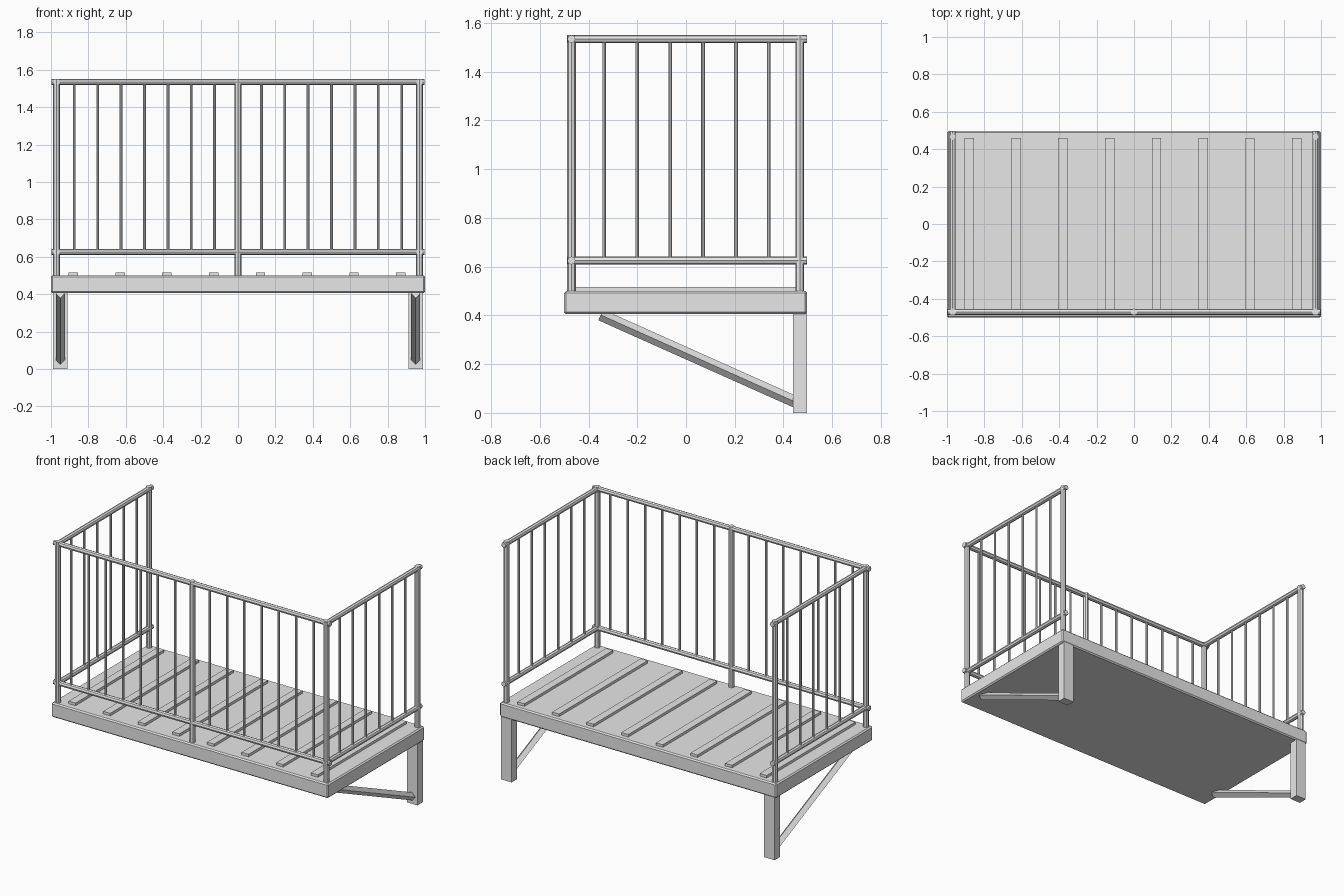
import bpy
from mathutils import Vector

if "Cube" in bpy.data.objects:
    bpy.data.objects.remove(bpy.data.objects["Cube"])

grey = bpy.data.materials.new("grey metal")
grey.diffuse_color = (0.8, 0.8, 0.8, 1)
grey.use_nodes = True
grey.node_tree.nodes["Principled BSDF"].inputs["Base Color"].default_value = grey.diffuse_color


def box(name, lo, hi, bevel=0):
    lo, hi = Vector(lo), Vector(hi)
    bpy.ops.mesh.primitive_cube_add(size=1, location=(lo + hi) / 2)
    ob = bpy.context.object
    ob.name = name
    ob.scale = hi - lo
    bpy.ops.object.transform_apply(location=False, rotation=False, scale=True)
    ob.data.materials.append(grey)
    if bevel:
        mod = ob.modifiers.new("edge", "BEVEL")
        mod.width = bevel
        mod.segments = 1
    return ob


def bar(name, a, b, r, sides=8):
    a, b = Vector(a), Vector(b)
    d = b - a
    bpy.ops.mesh.primitive_cylinder_add(vertices=sides, radius=r, depth=d.length,
                                        location=(a + b) / 2)
    ob = bpy.context.object
    ob.name = name
    ob.rotation_euler = d.to_track_quat("Z", "Y").to_euler()
    ob.data.materials.append(grey)
    return ob


PX, PY = 0.97, 0.47          # post lines
LOW, HIGH = 0.625, 1.534     # rail heights

# Platform with raised tread strips
box("deck", (-1, -0.5, 0.405), (1, 0.497, 0.5), 0.008)
for i in range(8):
    x = -0.88 + 0.25 * i
    box("tread_strip", (x - 0.025, -0.455, 0.495), (x + 0.025, 0.46, 0.517))

# Front railing
bar("middle_post", (0, -PY, 0.49), (0, -PY, 1.55), 0.018)
for z in (LOW, HIGH):
    bar("front_rail", (-0.998, -PY, z), (0.998, -PY, z), 0.0165)
for i in range(-7, 8):
    if i:
        bar("front_baluster", (i * 0.125, -PY, LOW), (i * 0.125, -PY, HIGH), 0.0075)

for s in (-1, 1):
    x = s * PX
    # Side railing
    for y in (-PY, PY - 0.003):
        bar("corner_post", (x, y, 0.49), (x, y, 1.55), 0.018)
    for z in (LOW, HIGH):
        bar("side_rail", (x, -0.487, z), (x, 0.497, z), 0.0165)
    for i in range(6):
        y = -0.335 + 0.135 * i
        bar("side_baluster", (x, y, LOW), (x, y, HIGH), 0.0075)
    # Rear leg and diagonal brace
    xl = s * 0.95
    box("rear_leg", (xl - 0.038, 0.44, 0), (xl + 0.038, 0.497, 0.41))
    bar("brace", (xl, -0.35, 0.402), (xl, 0.46, 0.04), 0.024, 4)
